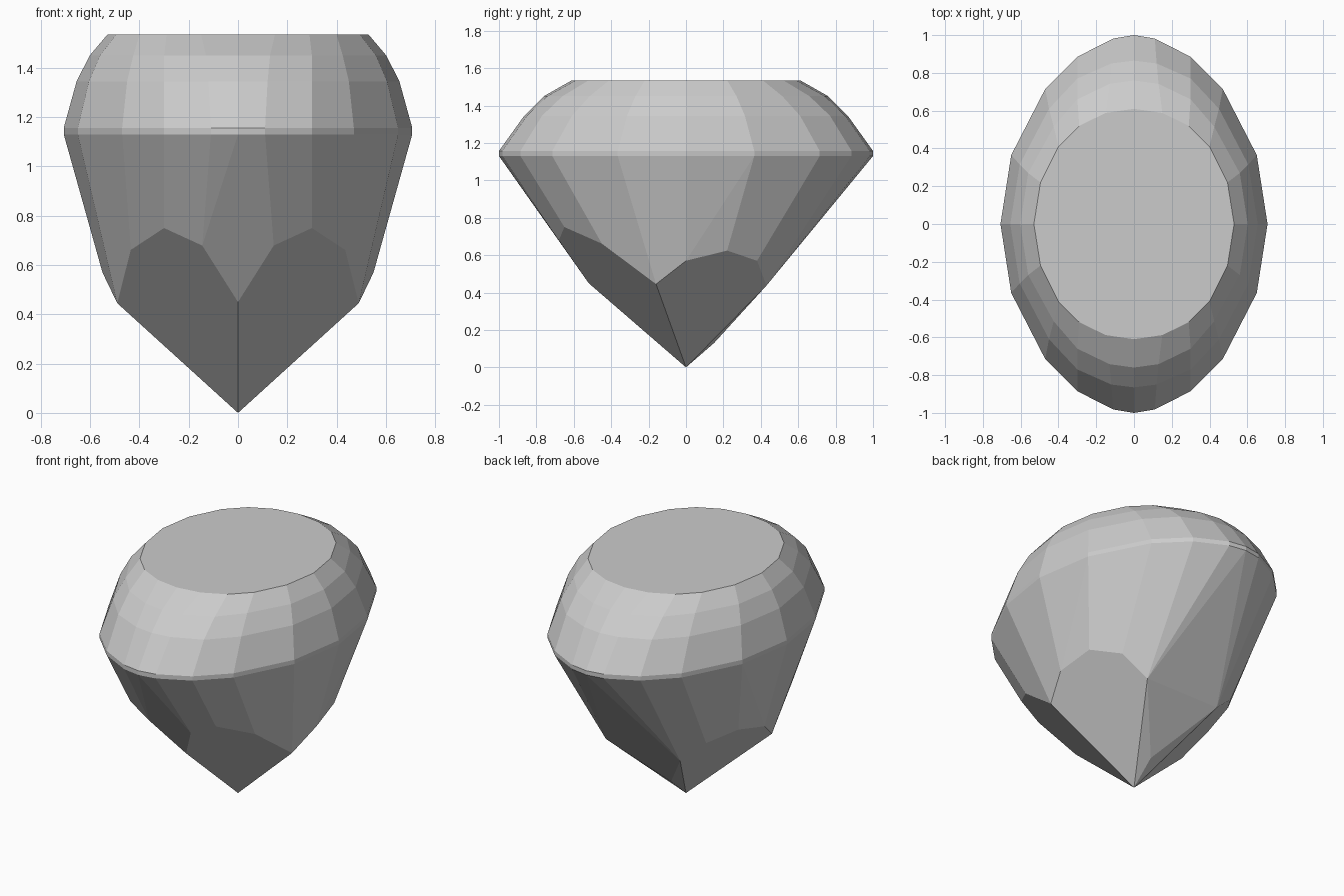
import bpy
import bmesh
import math

cube = bpy.data.objects.get("Cube")
if cube:
    bpy.data.objects.remove(cube)

grey = bpy.data.materials.new("pale_grey")
grey.use_nodes = True
COLOUR = (0.6, 0.6, 0.6, 1)
grey.diffuse_color = COLOUR
grey.node_tree.nodes["Principled BSDF"].inputs["Base Color"].default_value = COLOUR


def finish(name, bm):
    bmesh.ops.recalc_face_normals(bm, faces=bm.faces)
    mesh = bpy.data.meshes.new(name)
    bm.to_mesh(mesh)
    bm.free()
    mesh.materials.append(grey)
    obj = bpy.data.objects.new(name, mesh)
    bpy.context.collection.objects.link(obj)
    return obj


def full_ring(quarter):
    """Mirror a quarter outline, back to side, into a closed loop."""
    half = quarter + [(x, -y) for x, y in quarter[-2::-1]]
    return half + [(-x, y) for x, y in half[-2:0:-1]]


# Quarter outlines of the girdle, the two crown steps and the table
GIRDLE = [(0, 1), (.11, .982), (.3, .885), (.47, .715), (.65, .365), (.707, 0)]
STEP_1 = [(0, .865), (.12, .85), (.3, .77), (.45, .61), (.605, .315), (.655, 0)]
STEP_2 = [(0, .76), (.13, .742), (.3, .66), (.425, .515), (.56, .27), (.602, 0)]
TABLE = [(0, .61), (.15, .588), (.29, .52), (.4, .41), (.495, .22), (.53, 0)]
LOW = 1.13

# Girdle band, stepped crown and flat table
bm = bmesh.new()
rings = []
for z, outline in [(LOW, GIRDLE), (1.157, GIRDLE), (1.345, STEP_1),
                   (1.45, STEP_2), (1.535, TABLE)]:
    rings.append([bm.verts.new((x, y, z)) for x, y in full_ring(outline)])
for a, b in zip(rings, rings[1:]):
    for i in range(len(a)):
        j = (i + 1) % len(a)
        bm.faces.new((a[i], a[j], b[j], b[i]))
bm.faces.new(rings[-1])
finish("crown", bm)

# Pavilion: convex facets from the girdle down to the point
corners = {(x, y, LOW) for x, y in full_ring(GIRDLE)}
corners |= {(0, 0, 0), (0, .15, .13)}
front = [(0, -.52), (.145, -.68), (.3, -.65), (.435, -.45), (.49, -.16)]
side = [(.55, 0), (.52, .22), (.407, .38), (.26, .43)]
for s in (-1, 1):
    corners |= {(s * x, y, .626 * x - .865 * y) for x, y in front}
    corners |= {(s * x, y, 1.036 * x + .39 * y) for x, y in side}
bm = bmesh.new()
for c in sorted(corners):
    bm.verts.new(c)
bmesh.ops.convex_hull(bm, input=bm.verts)
bmesh.ops.dissolve_limit(bm, angle_limit=math.radians(2.5),
                         verts=bm.verts, edges=bm.edges)
bm.normal_update()
caps = [f for f in bm.faces if f.normal.z > 0.9]
bmesh.ops.delete(bm, geom=caps, context='FACES_ONLY')
finish("pavilion", bm)
